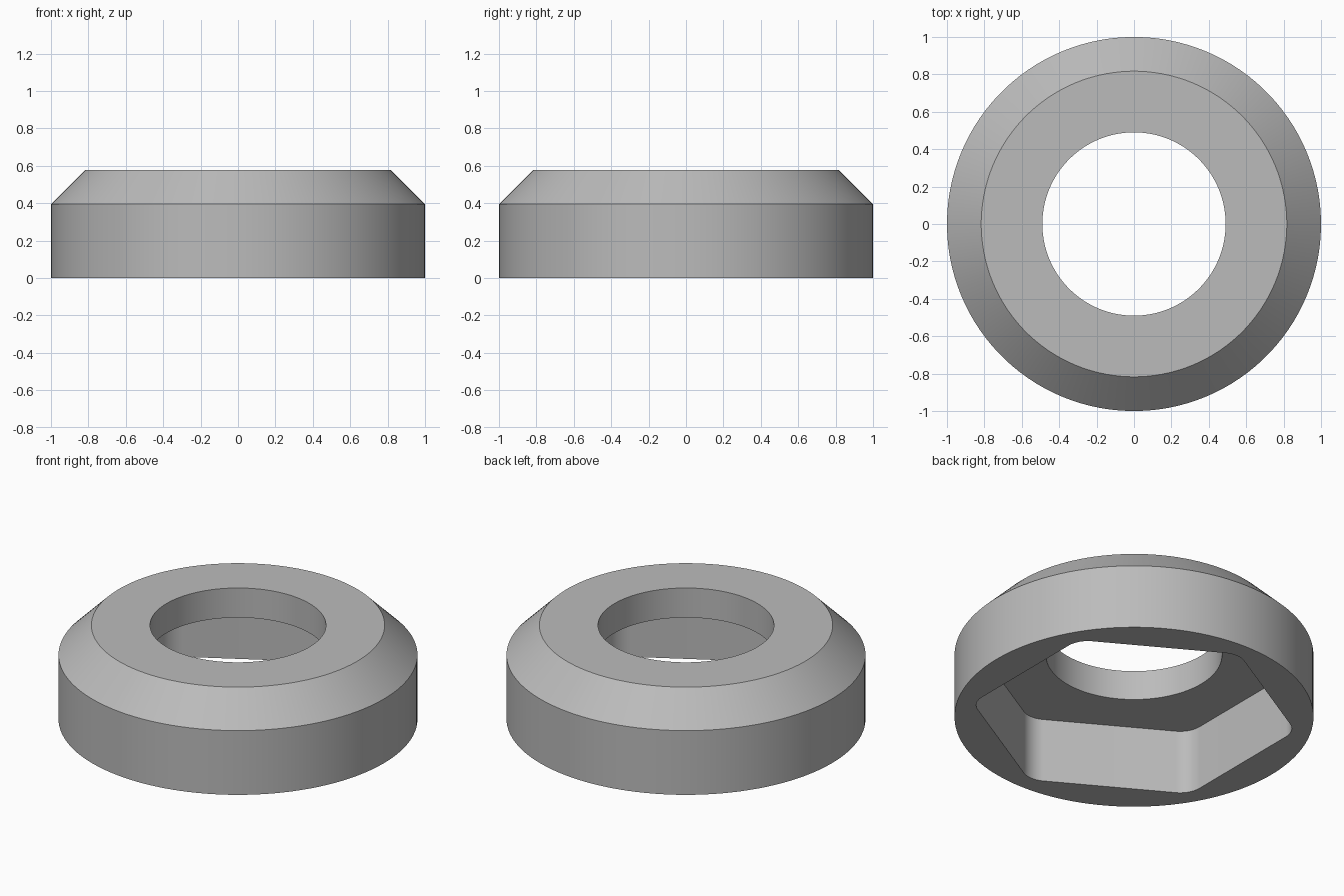
import bpy
import bmesh
from math import cos, sin, pi, radians

cube = bpy.data.objects.get("Cube")
if cube:
    bpy.data.objects.remove(cube, do_unlink=True)

PER_CORNER = 20          # points for each sixth of a loop
APOTHEM = 0.79           # half the width across the hexagon flats
FILLET = 0.14            # rounding of the hexagon corners
SHOULDER, TOP = 0.395, 0.577


def circle(radius):
    """Round loop, starting half a sixth before the first hexagon corner."""
    n = 6 * PER_CORNER
    return [(radius * cos(2 * pi * (i + 0.5) / n), radius * sin(2 * pi * (i + 0.5) / n))
            for i in range(n)]


def rounded_hexagon():
    """Hexagon with filleted corners, one arc of points per corner."""
    points = []
    reach = (APOTHEM - FILLET) / cos(pi / 6)
    for corner in range(6):
        mid = radians(30 + 60 * corner)
        for i in range(PER_CORNER):
            a = mid + radians(60) * (i / (PER_CORNER - 1) - 0.5)
            points.append((reach * cos(mid) + FILLET * cos(a),
                           reach * sin(mid) + FILLET * sin(a)))
    return points


# Closed section: outer wall, chamfer, top, bore, pocket ceiling, pocket wall, underside
section = [
    (circle(1.0), 0), (circle(1.0), SHOULDER), (circle(0.817), TOP),
    (circle(0.49), TOP), (circle(0.49), SHOULDER),
    (rounded_hexagon(), SHOULDER), (rounded_hexagon(), 0),
]

bm = bmesh.new()
loops = [[bm.verts.new((x, y, z)) for x, y in outline] for outline, z in section]
for k, lower in enumerate(loops):
    upper = loops[(k + 1) % len(loops)]
    for i in range(len(lower)):
        j = (i + 1) % len(lower)
        bm.faces.new((lower[i], lower[j], upper[j], upper[i]))
bmesh.ops.recalc_face_normals(bm, faces=bm.faces)

mesh = bpy.data.meshes.new("hex_pocket_collar")
bm.to_mesh(mesh)
bm.free()
collar = bpy.data.objects.new("hex_pocket_collar", mesh)
bpy.context.collection.objects.link(collar)

# Single plain grey
grey = bpy.data.materials.new("plain_grey")
grey.use_nodes = True
colour = (0.5, 0.5, 0.5, 1)
grey.diffuse_color = colour
grey.node_tree.nodes["Principled BSDF"].inputs["Base Color"].default_value = colour
mesh.materials.append(grey)

# Smooth round walls, sharp rims
bpy.ops.object.select_all(action="DESELECT")
collar.select_set(True)
bpy.context.view_layer.objects.active = collar
bpy.ops.object.shade_smooth_by_angle(angle=radians(25))
